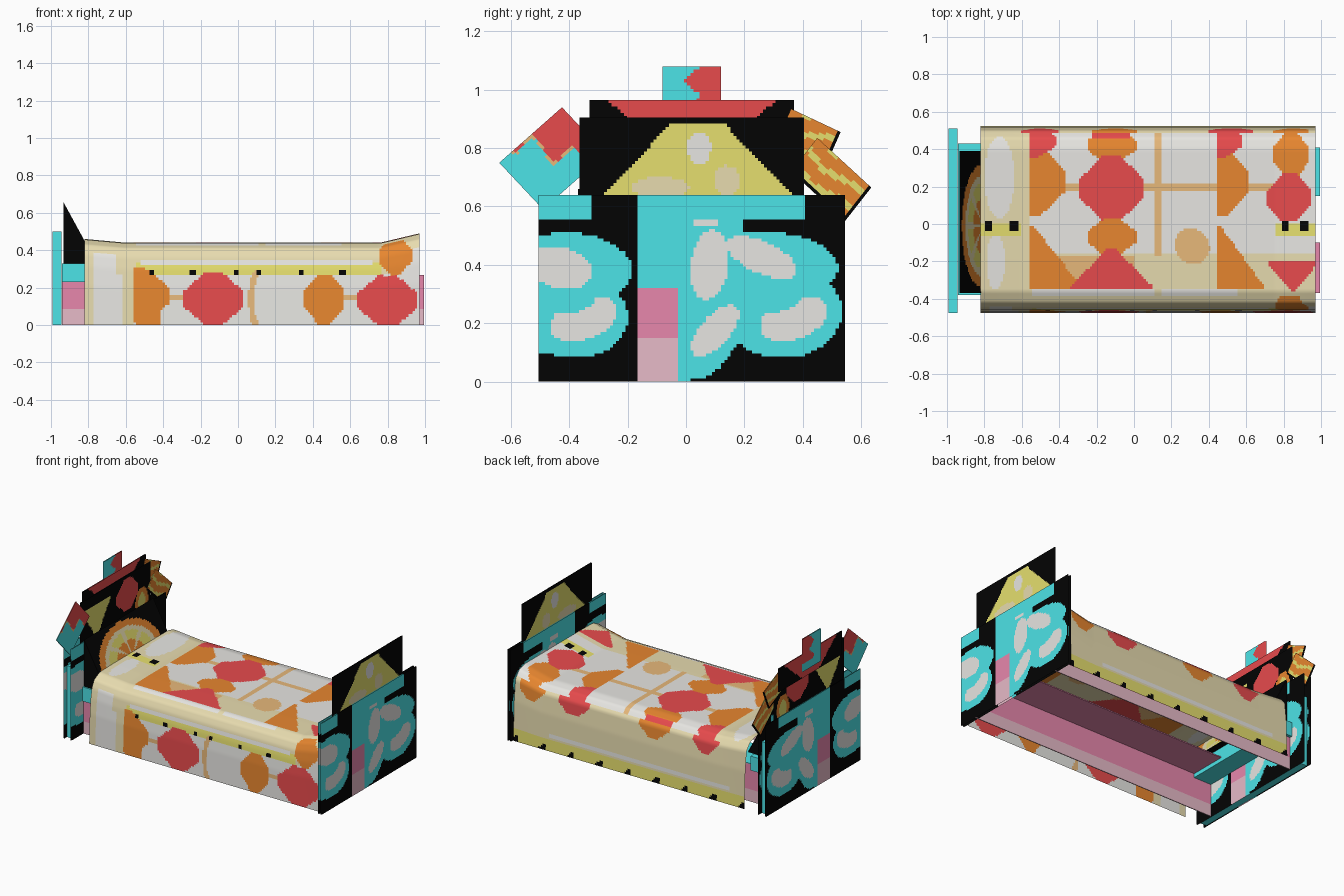
import bpy, bmesh, math
from mathutils import Vector

if "Cube" in bpy.data.objects:
    bpy.data.objects.remove(bpy.data.objects["Cube"])

COL = {"black": (4, 4, 4), "teal": (77, 229, 233), "white": (236, 235, 231), "beige": (235, 223, 178),
       "orange": (234, 136, 48), "red": (238, 77, 79), "peach": (238, 190, 126), "yellow": (230, 223, 110),
       "pink": (238, 140, 178), "light_pink": (238, 192, 206)}
NAMES = list(COL)
MATS = []
for n, c in COL.items():
    m = bpy.data.materials.new(n)
    m.diffuse_color = [(v / 255 / 12.92 if v < 11 else ((v / 255 + .055) / 1.055) ** 2.4) for v in c] + [1]
    m.use_nodes = True
    m.node_tree.nodes["Principled BSDF"].inputs["Base Color"].default_value = m.diffuse_color
    MATS.append(m)


def finish(name, bm, smooth=False):
    me = bpy.data.meshes.new(name)
    bm.to_mesh(me)
    bm.free()
    for m in MATS:
        me.materials.append(m)
    for p in me.polygons:
        p.use_smooth = smooth
    ob = bpy.data.objects.new(name, me)
    bpy.context.collection.objects.link(ob)
    return ob


# grid surface whose faces are coloured by a rule paint(point, u, v)
def sheet(name, f, nu, nv, paint, flip=False, smooth=False):
    bm = bmesh.new()
    vs = [[bm.verts.new(f(i / nu, j / nv)) for j in range(nv + 1)] for i in range(nu + 1)]
    for i in range(nu):
        for j in range(nv):
            q = [vs[i][j], vs[i + 1][j], vs[i + 1][j + 1], vs[i][j + 1]]
            fc = bm.faces.new(q[::-1] if flip else q)
            fc.material_index = NAMES.index(paint(fc.calc_center_median(), (i + .5) / nu, (j + .5) / nv))
    return finish(name, bm, smooth)


# thin two-sided plate standing at x, spanned by two edge vectors in (y, z)
def plate(name, x, o, eu, ev, paint, t=.006, cell=.0105):
    o, eu, ev = Vector(o), Vector(eu), Vector(ev)
    nu, nv = max(2, int(eu.length / cell)), max(2, int(ev.length / cell))
    for side, tag in ((1, "front"), (-1, "back")):
        def f(u, v):
            p = o + eu * u + ev * v
            return (x + side * t / 2, p.x, p.y)
        sheet(name + "_" + tag, f, nu, nv, paint, side < 0)


def box(name, lo, hi, col):
    bm = bmesh.new()
    bmesh.ops.create_cube(bm, size=1)
    for v in bm.verts:
        v.co = [lo[k] + (v.co[k] + .5) * (hi[k] - lo[k]) for k in range(3)]
    for f in bm.faces:
        f.material_index = NAMES.index(col)
    return finish(name, bm)


# layered flat shapes: e ellipse, o octagon, r rectangle, t triangle (point up);
# a capital letter keeps only the right half; last hit wins
def look(layers, base, a, b):
    c = base
    for kind, cx, cy, rx, ry, rot, col in layers:
        s, k = math.sin(math.radians(rot)), math.cos(math.radians(rot))
        dx, dy = ((a - cx) * k + (b - cy) * s) / rx, ((b - cy) * k - (a - cx) * s) / ry
        hit, low = abs(dx) < 1 and abs(dy) < 1, kind.lower()
        if low == "e":
            hit = dx * dx + dy * dy < 1
        elif low == "o":
            hit = hit and abs(dx) + abs(dy) < 1.3
        elif low == "t":
            hit = hit and abs(dx) < (1 - dy) / 2 + .08
        if hit and (kind == low or dx > 0):
            c = col
    return c


# ---- end boards ----
BOARD = [("e", -.41, .38, .225, .13, 0, "teal"), ("e", -.38, .22, .18, .14, 0, "teal"),
         ("r", -.48, .27, .03, .17, 0, "teal"), ("e", .25, .39, .27, .125, 0, "teal"),
         ("e", .33, .24, .205, .16, 0, "teal"), ("e", .08, .25, .13, .25, -15, "teal"),
         ("r", .12, .6, .285, .04, 0, "teal"), ("r", .1, .5, .09, .07, 0, "teal"),
         ("r", -.415, .6, .09, .04, 0, "teal"), ("r", -.075, .32, .09, .33, 0, "teal"),
         ("e", -.43, .39, .11, .07, -15, "white"), ("e", -.35, .215, .12, .07, 20, "white"),
         ("e", -.39, .27, .08, .035, 15, "teal"), ("e", .08, .4, .065, .12, -8, "white"),
         ("e", .1, .175, .11, .05, 48, "white"), ("e", .26, .425, .13, .055, -25, "white"),
         ("e", .37, .215, .12, .07, 20, "white"), ("e", .32, .275, .08, .035, 15, "teal"),
         ("r", .065, .545, .045, .015, 0, "white"), ("r", -.0975, .16, .0675, .16, 0, "pink"),
         ("r", -.0975, .07, .0675, .075, 0, "light_pink")]


def board(p, u, v):
    return look(BOARD, "black", p.y, p.z)


for name, x in (("footboard_outer", .997), ("footboard_inner", .978), ("headboard_outer", -.997), ("headboard_inner", -.941)):
    plate(name, x, (-.505, 0), (1.05, 0), (0, .64), board)
box("headboard_core", (-.993, -.475, .001), (-.945, .51, .5), "teal")

# footboard dome panel
DOME = [("e", -.09, .665, .1, .035, 0, "beige"), ("e", .14, .69, .045, .05, 0, "beige"), ("e", .045, .8, .04, .055, 0, "white")]


def dome(p, u, v):
    if abs(p.y - .04) / .38 + (p.z - .58) / .4 < 1 and p.z < .88:
        return look(DOME, "yellow", p.y, p.z)
    return "black"


plate("footboard_dome_panel", .987, (-.365, .5), (.77, 0), (0, .405), dome)

# headboard upper panel with fruit shapes
FRUIT = [("t", -.19, .72, .15, .11, 180, "yellow"), ("o", .15, .77, .12, .11, 0, "red"),
         ("e", .31, .66, .07, .1, 0, "orange"), ("e", .31, .66, .04, .06, 0, "yellow")]
plate("headboard_upper_panel", -.965, (-.365, .5), (.77, 0), (0, .405),
      lambda p, u, v: look(FRUIT, "black", p.y, p.z))
plate("headboard_red_crest", -.975, (-.33, .8), (.7, 0), (0, .165),
      lambda p, u, v: "red" if abs(p.y - .02) < .22 + 1.2 * (p.z - .905) else "black")
plate("headboard_top_tab", -.985, (-.08, .85), (.2, 0), (0, .23),
      lambda p, u, v: "red" if u > .5 + .12 * math.sin(v * 14) and v > .25 else "teal")


def tab(p, u, v):
    d = p.z - .77 - .035 * math.sin(p.y * 45) + .25 * (p.y + .42)
    return "red" if d > .01 else "peach" if d > 0 else "teal"


plate("headboard_left_tab", -.96, (-.49, .59), (.215, .19), (-.15, .16), tab)


def slice_paint(p, u, v):
    if u > .95 or v < .08:
        return "black"
    return "yellow" if abs((v * 2.2 + .25 * math.sin(u * 5)) % 1 - .5) < .16 else "orange"


plate("headboard_upper_slice", -.968, (.3, .8), (.17, -.08), (.06, .135), slice_paint)
plate("headboard_lower_slice", -.956, (.36, .72), (.185, -.17), (.09, .115), slice_paint)

# ---- pillow wedge with a round fruit slice on its slope ----
bm = bmesh.new()
ends = [[bm.verts.new((x, y, z)) for x, z in ((-.932, .33), (-.755, .33), (-.932, .655))] for y in (-.37, .39)]
bm.faces.new(ends[0])
bm.faces.new(ends[1][::-1])
for k in range(3):
    bm.faces.new([ends[0][k], ends[1][k], ends[1][(k + 1) % 3], ends[0][(k + 1) % 3]])
bmesh.ops.recalc_face_normals(bm, faces=bm.faces)
finish("pillow_wedge", bm)


def citrus(p, u, v):
    dy, dz = (p.y + .01) / .33, (p.z - .44) / .205
    r, a = math.hypot(dy, dz), math.atan2(dz, dy)
    if r > 1:
        return "black"
    if r > .82:
        return "orange"
    if r > .7 or abs((a * 4 / math.pi) % 1 - .5) > .38:
        return "beige"
    return "yellow" if r > .45 else "orange"


sheet("pillow_fruit_slice", lambda u, v: (-.754 - .175 * v, -.37 + .76 * u, .335 + .325 * v), 60, 30, citrus)

# ---- bed rails: open angle sections, an outer wall and a top ----
for name, y0, y1, top, s in (("front", -.37, -.1, "pink", 1), ("back", .41, .15, "teal", -1)):
    box(name + "_rail_base", (-.94, min(y0, y0 + s * .006), 0), (.994, max(y0, y0 + s * .006), .085), "light_pink")
    box(name + "_rail_wall", (-.94, min(y0, y0 + s * .006), .085), (.994, max(y0, y0 + s * .006), .258), "pink")
    box(name + "_rail_under", (-.94, min(y0, y1), .258), (.994, max(y0, y1), .262), "pink")
    box(name + "_rail_top", (-.94, min(y0, y1), .262), (.994, max(y0, y1), .266), top)
box("pillow_rest", (-.94, -.38, .23), (-.8, .43, .33), "teal")

# ---- blanket ----
PROFILE = [(-.475, 0), (-.468, .2), (-.458, .3), (-.445, .365), (-.42, .41), (-.36, .437), (-.2, .44),
           (.4, .44), (.46, .425), (.5, .38), (.515, .25), (.525, 0)]
LEN = [0]
for a, b in zip(PROFILE, PROFILE[1:]):
    LEN.append(LEN[-1] + math.dist(a, b))


def drape(u, v):
    x, s = -.82 + 1.79 * u, v * LEN[-1]
    k = max(i for i in range(len(PROFILE) - 1) if LEN[i] <= s + 1e-9)
    t = (s - LEN[k]) / (LEN[k + 1] - LEN[k])
    y, z = [PROFILE[k][i] + t * (PROFILE[k + 1][i] - PROFILE[k][i]) for i in (0, 1)]
    rise = .02 * max(0, -.6 - x) / .22 + .05 * max(0, x - .76) / .21
    return (x, y, z * (1 + rise / .44))


TOP = [("r", .2, -.28, .78, .12, 0, "beige"), ("r", -.22, -.37, .33, .02, 0, "white"),
       ("r", .35, -.37, .2, .02, 0, "white"), ("r", .09, .2, .66, .018, 0, "peach"),
       ("r", .13, .17, .015, .34, 0, "peach"), ("e", .31, -.12, .09, .1, 40, "peach"),
       ("r", -.28, -.26, .28, .09, 0, "peach"), ("r", -.69, .0, .13, .6, 0, "beige"),
       ("e", -.72, .25, .08, .22, 0, "white"), ("e", -.74, -.2, .05, .15, 0, "white")]
for x0, w in ((-.56, .19), (.44, .17)):
    TOP += [("O", x0, .23, w, .19, 0, "orange"), ("T", x0, -.18, w + .08, .17, 0, "orange"),
            ("O", x0, .44, .14, .09, 0, "red")]
TOP += [("o", -.12, .42, .13, .09, 0, "orange"), ("r", -.12, .475, .1, .015, 0, "red"),
        ("o", -.12, .19, .17, .17, 0, "red"), ("o", -.12, -.07, .13, .1, 0, "orange"),
        ("t", -.12, -.24, .22, .11, 0, "red"), ("o", .84, .37, .1, .12, 0, "orange"),
        ("o", .83, .14, .12, .13, 0, "red"), ("t", .85, -.28, .13, .08, 180, "red"),
        ("r", .86, -.03, .11, .035, 0, "yellow"), ("r", -.71, -.03, .11, .035, 0, "yellow")]
FRONT = [("r", -.8, .2, .03, .3, 0, "beige"), ("r", -.59, .2, .03, .3, 0, "beige"),
         ("r", .1, .4, .75, .13, 0, "beige"), ("r", .11, .305, .66, .035, 0, "yellow"),
         ("r", .1, .335, .62, .008, 0, "white"), ("r", -.3, .15, .2, .015, 0, "peach"),
         ("r", .62, .15, .2, .015, 0, "peach"), ("e", .09, .14, .035, .15, 0, "peach"),
         ("e", .115, .14, .03, .12, 0, "white"), ("O", -.56, .16, .19, .15, 0, "orange"),
         ("r", -.48, .1, .06, .1, 0, "orange"), ("r", -.5, .23, .06, .04, 0, "orange"),
         ("o", -.13, .14, .16, .14, 0, "red"), ("o", .46, .14, .11, .135, 0, "orange"),
         ("o", .8, .13, .16, .135, 0, "red")]
CORNER = [("o", .84, .37, .09, .1, 0, "orange")]
FRONT += CORNER + [("r", x, .285, .014, .012, 0, "black") for x in (-.46, -.24, -.01, .11, .34, .56)]
BACK = [("o", .52, .39, .12, .1, 0, "red"), ("o", -.1, .4, .12, .1, 0, "orange"),
        ("o", -.5, .4, .1, .1, 0, "red"), ("o", .84, .41, .1, .1, 0, "orange"), ("r", 0, .11, .7, .012, 0, "white")]


def blanket(p, u, v):
    x, y, z = p
    if y < -.44:
        return look(FRONT, "white", x, z)
    if y > .485:  # back side with fringe
        if z < .04 and (x + .82) % .22 < .06 - z:
            return "black"
        return "yellow" if z < .085 else look(BACK, "beige", x, z)
    if y < -.39:
        return look(CORNER, "beige", x, z)
    if -.04 < y < .012 and (abs(abs(x + .71) - .07) < .02 or abs(abs(x - .86) - .05) < .02):
        return "black"
    return look(TOP, "white", x, y)


sheet("blanket", drape, 150, 130, blanket, smooth=True)
